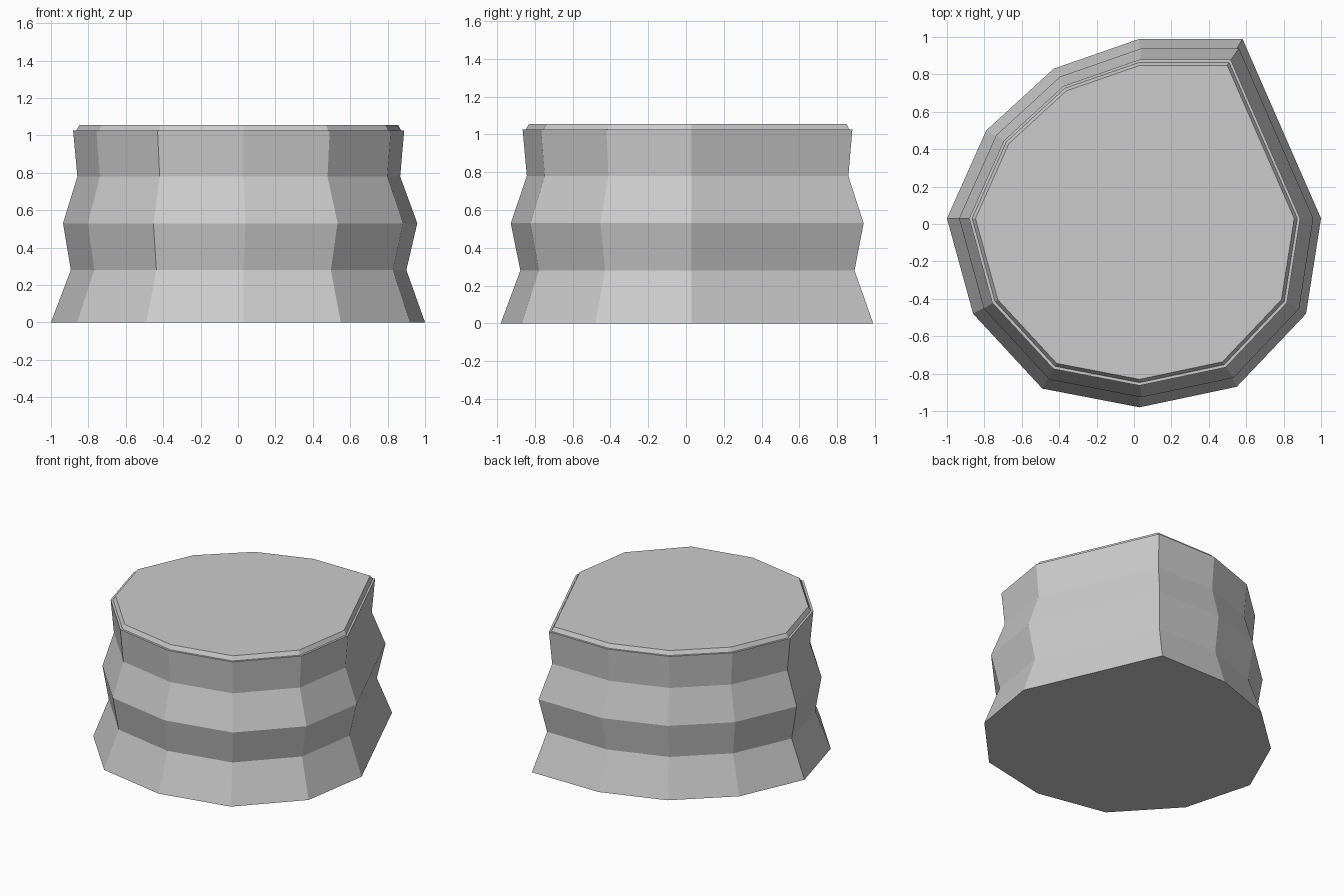
import bpy, bmesh

if "Cube" in bpy.data.objects:
    bpy.data.objects.remove(bpy.data.objects["Cube"])

# Plain grey for the whole model
grey = bpy.data.materials.new("light grey")
grey.diffuse_color = (0.6, 0.6, 0.6, 1)
grey.use_nodes = True
grey.node_tree.nodes["Principled BSDF"].inputs["Base Color"].default_value = grey.diffuse_color

# Twelve-sided outline of the base, with one pulled-out corner at the back right
CX, CY = 0.03, 0.03
OUTLINE = [(1.0, 0.03), (0.785, 0.521), (0.58, 0.99), (0.03, 0.99),
           (-0.43, 0.83), (-0.79, 0.50), (-1.0, 0.03), (-0.86, -0.48),
           (-0.49, -0.88), (0.03, -0.98), (0.55, -0.87), (0.92, -0.48)]


def stack(name, rings):
    """Loft scaled copies of the outline; each ring is (height, scale, x shift)."""
    bm = bmesh.new()
    loops = [[bm.verts.new((CX + dx + (x - CX) * s, CY + (y - CY) * s, z))
              for x, y in OUTLINE] for z, s, dx in rings]
    n = len(OUTLINE)
    for low, high in zip(loops, loops[1:]):
        for i in range(n):
            j = (i + 1) % n
            bm.faces.new((low[i], low[j], high[j], high[i]))
    bm.faces.new(loops[0][::-1])
    bm.faces.new(loops[-1])
    bmesh.ops.recalc_face_normals(bm, faces=bm.faces)
    mesh = bpy.data.meshes.new(name)
    bm.to_mesh(mesh)
    bm.free()
    mesh.materials.append(grey)
    obj = bpy.data.objects.new(name, mesh)
    bpy.context.collection.objects.link(obj)
    return obj


# Flared, ridged body
stack("ridged_body", [(0, 1, 0), (0.28, 0.897, 0), (0.53, 0.947, 0.01),
                      (0.78, 0.863, 0), (1.025, 0.885, 0)])

# Thin bevelled plate on top
stack("top_plate", [(1.02, 0.872, 0), (1.055, 0.852, 0)])
